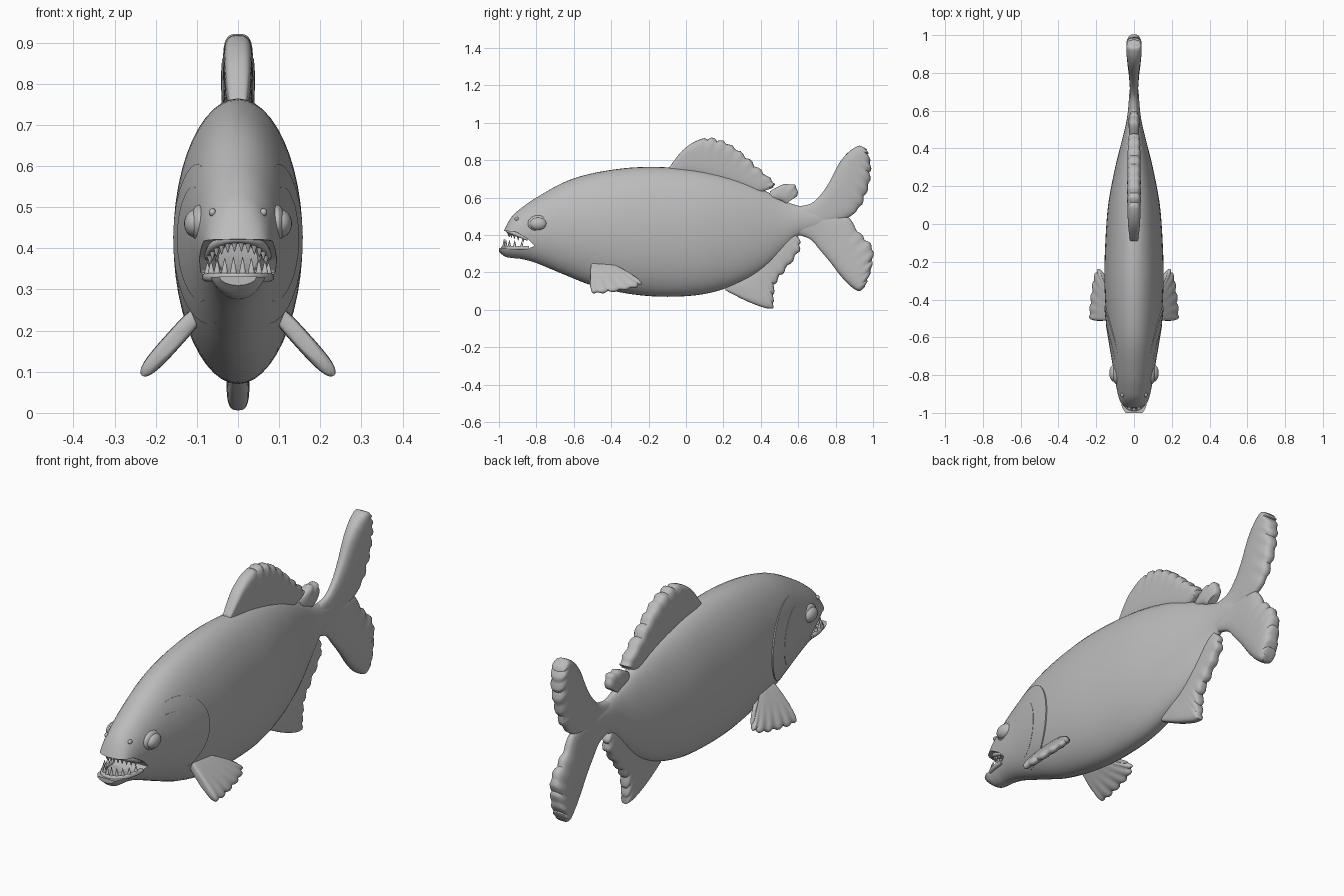
import bpy, bmesh
from math import sin, cos, pi, radians
from mathutils import Matrix, Vector

cube = bpy.data.objects.get("Cube")
if cube:
    bpy.data.objects.remove(cube, do_unlink=True)

grey = bpy.data.materials.new("plain grey")
grey.use_nodes = True
grey.diffuse_color = (0.5, 0.5, 0.5, 1)
grey.node_tree.nodes["Principled BSDF"].inputs["Base Color"].default_value = (0.5, 0.5, 0.5, 1)


def finish(name, bm, angle=40):
    bmesh.ops.recalc_face_normals(bm, faces=bm.faces)
    mesh = bpy.data.meshes.new(name)
    bm.to_mesh(mesh)
    bm.free()
    mesh.materials.append(grey)
    ob = bpy.data.objects.new(name, mesh)
    bpy.context.collection.objects.link(ob)
    smooth(ob, angle)
    return ob


def smooth(ob, angle=40):
    bpy.ops.object.select_all(action='DESELECT')
    ob.select_set(True)
    bpy.context.view_layer.objects.active = ob
    bpy.ops.object.shade_smooth_by_angle(angle=radians(angle))


def spline(rows, steps):
    """Smooth curve through rows of numbers."""
    rows = [Vector(r) for r in rows]
    out = []
    for i in range(len(rows) - 1):
        p0, p1 = rows[max(i - 1, 0)], rows[i]
        p2, p3 = rows[i + 1], rows[min(i + 2, len(rows) - 1)]
        for k in range(steps):
            t = k / steps
            out.append(0.5 * (2 * p1 + (p2 - p0) * t + (2 * p0 - 5 * p1 + 4 * p2 - p3) * t**2
                              + (3 * p1 - p0 - 3 * p2 + p3) * t**3))
    return out + [rows[-1]]


def loft(name, rows, steps=6, sides=32, power=1.0, flare=0.0, scallops=0, depth=0.0, start=0.3,
         matrix=Matrix()):
    """Rings between a near edge and a far edge: rows are near y, z, far y, z, half width."""
    bm = bmesh.new()
    rings = []
    sections = spline(rows, steps)
    for i, (ay, az, by, bz, w) in enumerate(sections):
        s = i / (len(sections) - 1)
        a, b = Vector((0, ay, az)), Vector((0, by, bz))
        ripple = abs(sin(pi * scallops * s)) - 0.7 if scallops and s > start else 0
        b += (b - a).normalized() * depth * ripple
        ring = []
        for k in range(sides):
            c, sn = cos(2 * pi * k / sides), sin(2 * pi * k / sides)
            c2 = abs(c)**power * (1 if c > 0 else -1)
            s2 = abs(sn)**power * (1 if sn > 0 else -1)
            far = max(-c, 0)
            p = (a + b) / 2 + (a - b) / 2 * c2
            p.x = w * s2 * (1 - flare * c) * (1 + 0.25 * ripple * far)
            ring.append(bm.verts.new(matrix @ p))
        rings.append(ring)
    for r, q in zip(rings, rings[1:]):
        for k in range(sides):
            n = (k + 1) % sides
            bm.faces.new((r[k], r[n], q[n], q[k]))
    bm.faces.new(rings[0])
    bm.faces.new(rings[-1])
    return finish(name, bm, 50)


def ellipsoid(name, centre, radii):
    bm = bmesh.new()
    m = Matrix.Translation(centre) @ Matrix.Diagonal((*radii, 1))
    bmesh.ops.create_uvsphere(bm, u_segments=24, v_segments=16, radius=1, matrix=m)
    return finish(name, bm)


def cut(ob, cutter, operation):
    mod = ob.modifiers.new("cut", 'BOOLEAN')
    mod.object, mod.operation, mod.solver = cutter, operation, 'EXACT'
    bpy.context.view_layer.objects.active = ob
    bpy.ops.object.modifier_apply(modifier="cut")
    bpy.data.objects.remove(cutter, do_unlink=True)
    smooth(ob)


# Body: y, top, bottom, half width
profile = [(-1.0, .355, .31, .045), (-.968, .435, .285, .07), (-.93, .5, .277, .08),
           (-.88, .545, .272, .09), (-.8, .6, .25, .105), (-.65, .683, .188, .128),
           (-.5, .73, .13, .146), (-.3, .76, .085, .157), (-.1, .762, .07, .152),
           (.1, .74, .085, .137), (.28, .695, .14, .104), (.42, .638, .22, .07),
           (.52, .585, .315, .045), (.6, .557, .395, .032), (.7, .54, .425, .024),
           (.78, .515, .455, .012)]
sections = [(y, t, y, b, w) for y, t, b, w in profile]
body = loft("body", sections, steps=5, sides=48)

# Gill covers: swollen slices of the body that end in a raised rear edge
for name, cy, radius, extra in (("gill_cover", -.63, .195, 0), ("cheek_plate", -.675, .14, .016)):
    plate = loft(name, sections, steps=5, sides=48)
    for v in plate.data.vertices:
        v.co.x *= .985 + (.06 + extra) * min(max((v.co.y + .78) / .33, 0), 1)
    bm = bmesh.new()
    m = Matrix.Translation((0, cy, .41)) @ Matrix.Rotation(pi / 2, 4, 'Y')
    bmesh.ops.create_cone(bm, cap_ends=True, segments=48, radius1=radius, radius2=radius,
                          depth=1, matrix=m)
    cut(plate, finish("plate_cutter", bm), 'INTERSECT')

# Open mouth: a wedge between the jaws and a hollow behind it
wedge = [(-.81, .342), (-.845, .378), (-.91, .418), (-1.1, .43), (-1.1, .335), (-.85, .325)]
bm = bmesh.new()
face = bm.faces.new([bm.verts.new((-.3, y, z)) for y, z in wedge])
new = bmesh.ops.extrude_face_region(bm, geom=[face])["geom"]
bmesh.ops.translate(bm, vec=(.6, 0, 0), verts=[g for g in new if isinstance(g, bmesh.types.BMVert)])
cut(body, finish("mouth_cutter", bm), 'DIFFERENCE')
cut(body, ellipsoid("throat_cutter", (0, -.87, .37), (.06, .085, .05)), 'DIFFERENCE')


# Jaws: lips and pointed teeth follow the same arc
def jaw_point(upper, t):
    x = sin(t * pi / 2)
    if upper:
        return Vector((.07 * x, -.955 + .11 * t * t, .424 - .045 * t * t))
    return Vector((.077 * x, -.98 + .14 * t * t, .33))


for upper, label in ((True, "upper"), (False, "lower")):
    curve = bpy.data.curves.new(label + "_lip", 'CURVE')
    curve.dimensions = '3D'
    curve.bevel_depth = .011
    curve.bevel_resolution = 3
    curve.use_fill_caps = True
    line = curve.splines.new('POLY')
    line.points.add(24)
    for i, p in enumerate(line.points):
        p.co = (*jaw_point(upper, i / 12 - 1), 1)
    curve.materials.append(grey)
    bpy.context.collection.objects.link(bpy.data.objects.new(label + "_lip", curve))
    bm = bmesh.new()
    count = 12 if upper else 10
    for i in range(count):
        t = (2 * i + 1) / count - 1
        size = .032 if upper else .05 - .015 * abs(t)
        down = -1 if upper else 1
        m = Matrix.Translation(jaw_point(upper, t * .92) * 1 + Vector((0, .006, down * size / 2)))
        if upper:
            m = m @ Matrix.Rotation(pi, 4, 'X')
        bmesh.ops.create_cone(bm, cap_ends=True, segments=10, radius1=.011, radius2=.001,
                              depth=size, matrix=m)
    finish(label + "_teeth", bm)

# Dorsal, adipose and anal fins: base edge, free edge, half width
loft("dorsal_fin", [(-.09, .72, -.09, .762, .02), (-.03, .72, -.005, .865, .03),
                    (.05, .71, .1, .918, .034), (.13, .69, .2, .9, .035),
                    (.21, .67, .29, .845, .034), (.29, .65, .385, .76, .033),
                    (.35, .63, .47, .68, .03), (.37, .62, .46, .65, .02)],
     power=.65, flare=.2, scallops=13, depth=.016)
loft("adipose_fin", [(.44, .59, .45, .635, .015), (.47, .59, .52, .67, .026),
                     (.51, .58, .585, .665, .028), (.53, .565, .598, .61, .02)],
     power=.7, scallops=4, depth=.008)
loft("anal_fin", [(.21, .15, .21, .105, .015), (.26, .17, .34, .04, .024),
                  (.32, .2, .455, .006, .027), (.36, .23, .468, .06, .027),
                  (.4, .26, .478, .14, .027), (.45, .32, .535, .22, .027),
                  (.52, .39, .605, .315, .026), (.56, .42, .608, .38, .018)],
     power=.65, flare=.1, scallops=11, depth=.016)

# Tail: two lobes sweeping out of the tail stem
loft("upper_tail_lobe", [(.56, .55, .58, .44, .026), (.66, .565, .75, .46, .022),
                         (.72, .615, .86, .49, .026), (.77, .69, .93, .55, .032),
                         (.82, .785, .975, .66, .038), (.87, .845, .988, .76, .041),
                         (.92, .876, .975, .835, .038), (.94, .874, .962, .862, .022)],
     power=.75, scallops=12, depth=.014, start=.4)
loft("lower_tail_lobe", [(.56, .41, .58, .53, .026), (.66, .38, .75, .51, .022),
                         (.72, .315, .86, .5, .026), (.775, .25, .92, .42, .032),
                         (.82, .19, .995, .335, .038), (.87, .135, .995, .24, .041),
                         (.91, .105, .97, .155, .038), (.93, .1, .95, .115, .022)],
     power=.75, scallops=12, depth=.014, start=.4)

# Paired parts on both sides
for side, label in ((1, "left"), (-1, "right")):
    lean = Matrix.Translation((side * .095, 0, .245)) @ Matrix.Rotation(radians(-42 * side), 4, 'Y')
    loft(label + "_pectoral_fin",
         [(-.505, .02, -.512, -.08, .012), (-.5, .02, -.505, -.195, .02),
          (-.485, .02, -.44, -.202, .022), (-.47, .02, -.36, -.188, .022),
          (-.455, .02, -.285, -.17, .022), (-.445, .02, -.24, -.14, .02),
          (-.44, .02, -.27, -.1, .018), (-.435, .02, -.36, -.05, .012)],
         power=.75, scallops=9, depth=.014, start=.1, matrix=lean)
    ellipsoid(label + "_eye", (side * .103, -.79, .46), (.028, .046, .034))
    ellipsoid(label + "_eyelid", (side * .094, -.788, .461), (.022, .058, .045))
    ellipsoid(label + "_nostril", (side * .062, -.905, .487), (.009, .012, .01))
